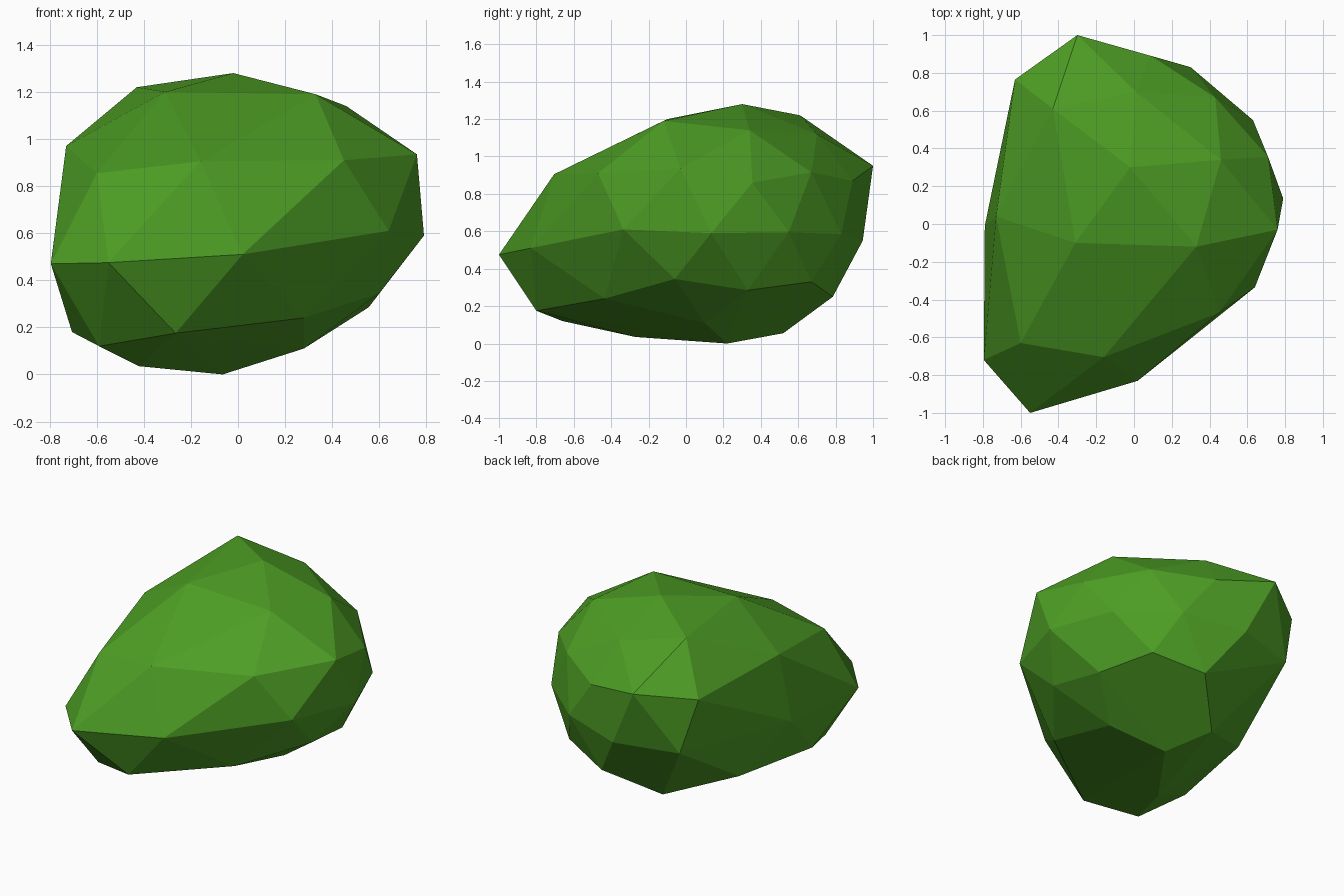
import bpy
import bmesh

# Corner points of the faceted boulder, grouped by level
crown = [(-.02, .30, 1.28), (-.31, -.10, 1.20), (.33, -.12, 1.19),
         (.46, .34, 1.14), (-.43, .61, 1.22), (.01, .70, 1.12)]
shoulder = [(-.30, 1.0, .95), (.09, .89, .87), (.43, .67, .915), (.71, .355, .86),
            (.76, -.03, .935), (.45, -.47, .91), (-.16, -.705, .905),
            (-.60, -.63, .855), (-.73, .04, .97), (-.63, .765, .91)]
waist = [(.30, .83, .585), (.63, .55, .595), (.79, .135, .59), (.64, -.335, .61),
         (.02, -.83, .51), (-.55, -1.0, .475), (-.795, -.72, .47),
         (-.79, -.01, .51), (-.53, .825, .54), (-.11, .945, .55)]
base = [(.41, .67, .33), (.555, .33, .285), (.60, -.06, .345), (.28, -.435, .24),
        (-.265, -.80, .175), (-.59, -.66, .12), (-.705, -.35, .18),
        (-.60, .285, .20), (.087, .785, .25)]
underside = [(-.42, -.27, .035), (-.065, .22, 0), (.28, .10, .11), (-.19, .52, .055)]

# Wrap the corners in a tight faceted skin
bm = bmesh.new()
for level in (crown, shoulder, waist, base, underside):
    for p in level:
        bm.verts.new(p)
bmesh.ops.convex_hull(bm, input=bm.verts[:])
loose = [v for v in bm.verts if not v.link_faces]
bmesh.ops.delete(bm, geom=loose, context='VERTS')
bmesh.ops.recalc_face_normals(bm, faces=bm.faces[:])
for f in bm.faces:
    f.smooth = False

mesh = bpy.data.meshes.new("boulder")
bm.to_mesh(mesh)
bm.free()

# Single leafy green colour
green = bpy.data.materials.new("leaf green")
green.diffuse_color = (.075, .34, .018, 1)
mesh.materials.append(green)
bpy.context.collection.objects.link(bpy.data.objects.new("boulder", mesh))
